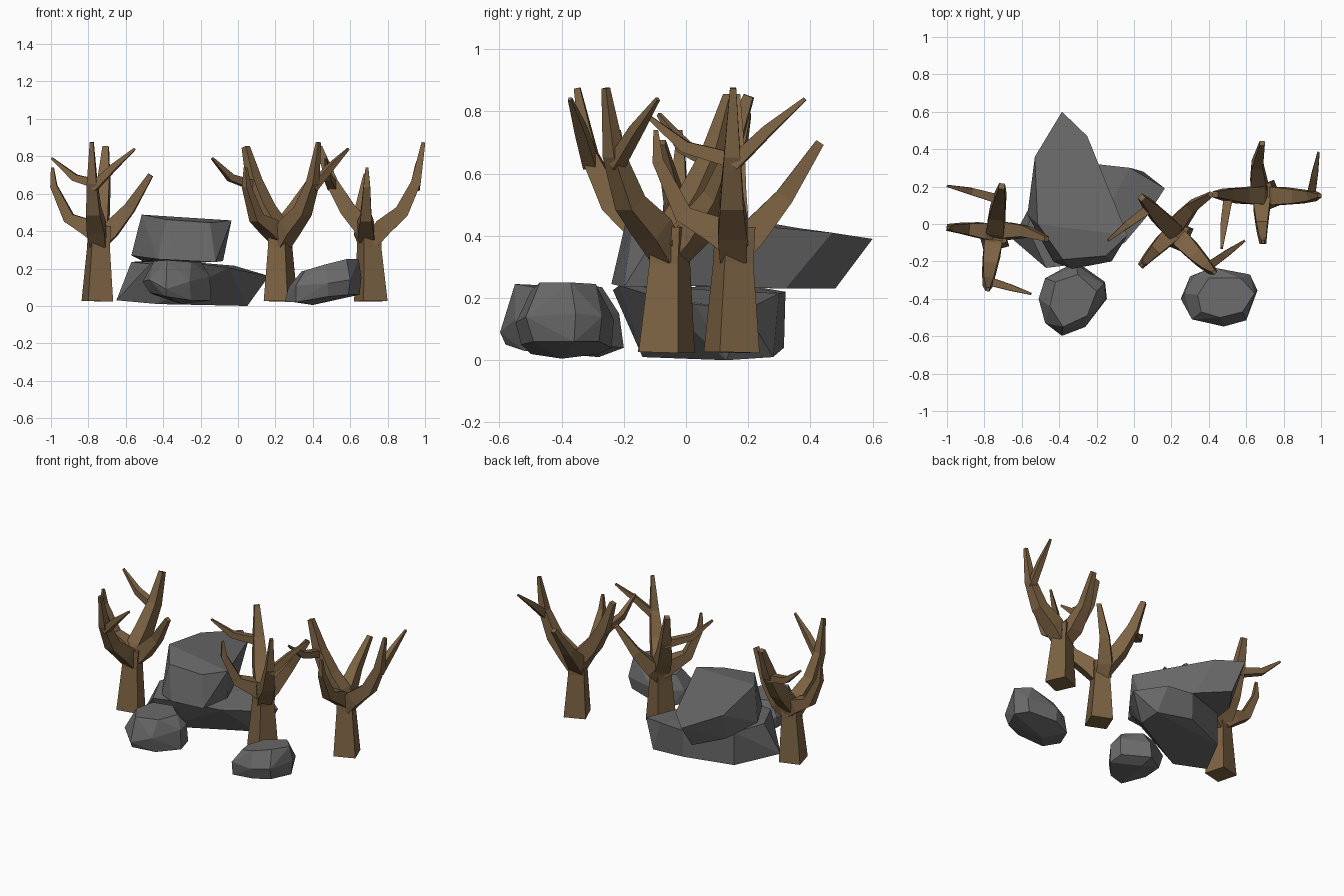
import bpy, bmesh, math
from mathutils import Vector, Matrix


def material(name, rgb):
    m = bpy.data.materials.new(name)
    m.diffuse_color = (*rgb, 1)
    return m


BARK = material("brown bark", (0.205, 0.125, 0.057))
STONE = material("grey stone", (0.145, 0.145, 0.147))


def finish(bm, name, mat):
    bmesh.ops.recalc_face_normals(bm, faces=bm.faces)
    me = bpy.data.meshes.new(name)
    bm.to_mesh(me)
    bm.free()
    me.materials.append(mat)
    ob = bpy.data.objects.new(name, me)
    bpy.context.collection.objects.link(ob)
    return ob


def limb(bm, path, heading=None):
    """Square tapered tube through (x, y, z, width) points."""
    pts = [Vector(p[:3]) for p in path]
    if heading is None:
        d = pts[-1] - pts[0]
        heading = math.atan2(d.y, d.x)
    side = Vector((-math.sin(heading), math.cos(heading), 0))
    rings = []
    for i, p in enumerate(pts):
        t = (pts[min(i + 1, len(pts) - 1)] - pts[max(i - 1, 0)]).normalized()
        up = t.cross(side).normalized()
        h = path[i][3] / 2
        rings.append([bm.verts.new(p + side * a * h + up * b * h)
                      for a, b in ((1, 1), (-1, 1), (-1, -1), (1, -1))])
    for r, s in zip(rings, rings[1:]):
        for k in range(4):
            bm.faces.new((r[k], r[(k + 1) % 4], s[(k + 1) % 4], s[k]))
    bm.faces.new(rings[0])
    bm.faces.new(rings[-1])


# Bare tree: trunk, four main branches, two side twigs
TRUNK = [(0, 0, .025, .138), (.006, .008, .31, .1), (.012, .008, .43, .1)]
BRANCHES = [
    [(.01, .02, .37, .085), (-.06, .035, .425, .085), (-.152, .045, .47, .06),
     (-.233, .05, .64, .036), (-.24, .05, .74, .015)],
    [(.01, .02, .34, .08), (.07, .035, .405, .09), (.174, .03, .525, .06), (.285, -.01, .70, .028)],
    [(.005, 0, .34, .085), (-.005, -.065, .42, .095), (-.02, -.165, .505, .075),
     (-.028, -.24, .66, .052), (-.03, -.28, .875, .02)],
    [(.01, 0, .35, .085), (.012, .05, .43, .095), (.02, .125, .52, .085),
     (.035, .205, .66, .065), (.045, .272, .85, .032)],
    [(-.025, -.235, .63, .045), (.085, -.268, .74, .035), (.2, -.303, .84, .012)],
    [(.04, .2, .64, .05), (-.12, .245, .685, .038), (-.245, .273, .79, .012)],
]
for name, x, y, turn in (("tree_left", -.752, -.07, 0),
                         ("tree_middle", .228, -.062, 52),
                         ("tree_right", .71, .147, 97)):
    bm = bmesh.new()
    limb(bm, TRUNK, math.radians(15))
    for path in BRANCHES:
        limb(bm, path)
    tree = finish(bm, name, BARK)
    tree.matrix_world = Matrix.Translation((x, y, 0)) @ Matrix.Rotation(math.radians(turn), 4, 'Z')


def rock(name, points):
    """Faceted boulder: convex hull of a few corner points."""
    bm = bmesh.new()
    for p in points:
        bm.verts.new(p)
    res = bmesh.ops.convex_hull(bm, input=bm.verts[:])
    junk = [g for g in res["geom_interior"] if isinstance(g, bmesh.types.BMVert)]
    bmesh.ops.delete(bm, geom=junk, context='VERTS')
    bmesh.ops.dissolve_limit(bm, angle_limit=math.radians(8), verts=bm.verts[:], edges=bm.edges[:])
    finish(bm, name, STONE)


# Wide flat boulder at the bottom of the stack, undercut at the front right
rock("lower_boulder", [
    (-.65, -.08, .03), (-.43, -.14, .01), (.05, .13, 0), (.05, .28, .01),
    (-.2, .315, .04), (-.5, .2, .02),
    (-.57, -.02, .235), (-.47, -.235, .225), (-.31, -.215, .24), (-.05, -.1, .205), (.06, .03, .18),
    (.165, .19, .16), (-.02, .30, .215), (-.2, .32, .22), (-.5, .2, .24)])

# Long boulder resting on top, overhanging at the back
rock("upper_boulder", [
    (-.57, .05, .27), (-.43, -.2, .25), (-.33, -.24, .245), (-.12, -.2, .235), (-.08, 0, .24),
    (-.22, .32, .23), (-.38, .48, .23), (-.51, .3, .24),
    (-.515, .0, .488), (-.53, .36, .425), (-.385, .60, .39), (-.25, .47, .41), (-.19, .33, .435),
    (-.035, -.06, .457), (-.15, -.17, .445), (-.38, -.19, .462)])

# Small boulder, front left
rock("small_boulder_left", [
    (-.31, -.2, .04), (-.155, -.31, .05), (-.145, -.4, .03), (-.25, -.52, .03),
    (-.385, -.58, .05), (-.47, -.45, .07), (-.45, -.3, .06), (-.3, -.28, .01),
    (-.31, -.215, .15), (-.16, -.32, .17), (-.15, -.4, .16), (-.26, -.55, .13),
    (-.385, -.598, .09), (-.475, -.53, .14), (-.51, -.4, .13), (-.475, -.29, .15),
    (-.30, -.27, .235), (-.2, -.36, .235), (-.25, -.49, .235), (-.38, -.55, .245),
    (-.45, -.44, .24), (-.42, -.31, .24)])

# Small boulder, front right
rock("small_boulder_right", [
    (.25, -.4, .02), (.3, -.28, .02), (.42, -.24, .04), (.6, -.28, .06), (.65, -.36, .06),
    (.59, -.49, .06), (.48, -.53, .05), (.31, -.5, .02), (.4, -.4, .005),
    (.27, -.37, .1), (.33, -.27, .12), (.42, -.232, .13), (.62, -.27, .14), (.66, -.355, .15),
    (.6, -.515, .14), (.48, -.548, .12), (.31, -.51, .11),
    (.34, -.38, .185), (.4, -.29, .2), (.57, -.29, .245), (.645, -.37, .25),
    (.58, -.47, .25), (.46, -.5, .22), (.36, -.47, .19)])
